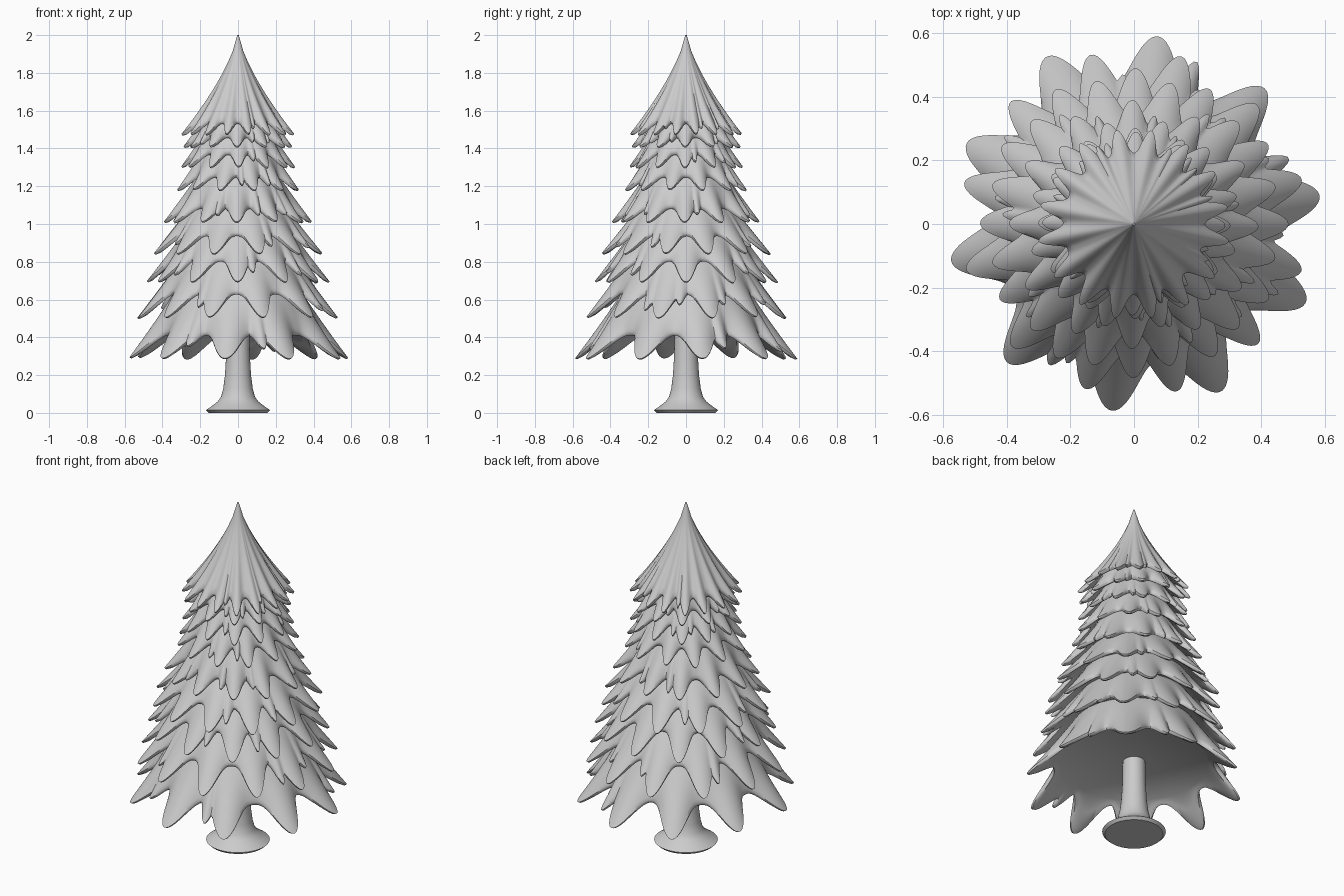
import bpy, bmesh, math, random

random.seed(4)
if "Cube" in bpy.data.objects:
    bpy.data.objects.remove(bpy.data.objects["Cube"])

grey = bpy.data.materials.new("pale grey")
grey.use_nodes = True
colour = (0.6, 0.6, 0.6, 1)
grey.diffuse_color = colour
grey.node_tree.nodes["Principled BSDF"].inputs["Base Color"].default_value = colour

SEGMENTS = 320
STEPS = 10


def ring_object(name, rings, segments):
    """Skin a stack of rings; each ring maps an angle to (radius, height)."""
    bm = bmesh.new()
    loops = []
    for ring in rings:
        loop = []
        for i in range(segments):
            a = math.tau * i / segments
            r, z = ring(a)
            loop.append(bm.verts.new((r * math.cos(a), r * math.sin(a), z)))
        loops.append(loop)
    for low, high in zip(loops, loops[1:]):
        for i in range(segments):
            j = (i + 1) % segments
            bm.faces.new((low[i], low[j], high[j], high[i]))
    bm.faces.new(loops[0])
    bm.faces.new(loops[-1])
    bmesh.ops.recalc_face_normals(bm, faces=bm.faces)
    mesh = bpy.data.meshes.new(name)
    bm.to_mesh(mesh)
    bm.free()
    obj = bpy.data.objects.new(name, mesh)
    bpy.context.collection.objects.link(obj)
    mesh.materials.append(grey)
    bpy.ops.object.select_all(action="DESELECT")
    obj.select_set(True)
    bpy.context.view_layer.objects.active = obj
    bpy.ops.object.shade_smooth_by_angle(angle=math.radians(45))


def make_teeth(count, first):
    """Branch tips as (angle, half width, length), with some small ones between."""
    gap = math.tau / count
    teeth = []
    for k in range(count):
        a = math.radians(first) + k * gap
        wobble = random.uniform(-0.05, 0.05) * gap
        teeth.append((a + wobble, gap * 0.56, random.uniform(0.92, 1.0)))
        if random.random() < 0.4:
            side = random.choice((0.36, 0.64))
            teeth.append((a + side * gap, gap * 0.26, random.uniform(0.45, 0.7)))
    return teeth


def tooth_at(a, teeth):
    best = 0
    for centre, width, length in teeth:
        d = abs((a - centre + math.pi) % math.tau - math.pi) / width
        if d < 1:
            best = max(best, length * (0.5 + 0.5 * math.cos(math.pi * d)) ** 1.9)
    return best


def branch_tier(name, top, notch, tip, bend, teeth):
    """Flared skirt with a toothed hem, a thick lip and a closed underside."""
    def hem(t):
        return (notch[0] + (tip[0] - notch[0]) * t,
                notch[1] + (tip[1] - notch[1]) * t)

    def upper(s):
        # The ridges fade out towards the top of the skirt
        def ring(a):
            r, z = hem(tooth_at(a, teeth) * s + 0.4 * (1 - s))
            return top[0] + (r - top[0]) * s, top[1] + (z - top[1]) * s ** bend
        return ring

    def under(mix, drop):
        def ring(a):
            r, z = hem(tooth_at(a, teeth))
            inner_r, inner_z = notch[0] - 0.04, notch[1] + 0.005
            return r + (inner_r - r) * mix, z + (inner_z - z) * mix - drop
        return ring

    rings = [upper(s / STEPS) for s in range(STEPS + 1)]
    rings += [under(0.05, 0.012), under(0.2, 0.02), under(0.6, 0.012), under(1, 0)]
    rings.append(lambda a: (0.03, notch[1] + 0.015))
    ring_object(name, rings, SEGMENTS)


# Branch tiers from the crown down: tip radius, tip height, notch height,
# tooth count, angle of the first tooth
tiers = [
    (0.305, 1.475, 1.55, 16, 11),
    (0.29, 1.41, 1.475, 12, 0),
    (0.305, 1.30, 1.385, 12, 0),
    (0.335, 1.18, 1.265, 12, 15),
    (0.395, 1.01, 1.10, 12, 0),
    (0.465, 0.84, 0.955, 12, 15),
    (0.49, 0.69, 0.82, 12, 0),
    (0.55, 0.50, 0.645, 12, 15),
    (0.595, 0.285, 0.43, 10, 10),
]
top, bend = (0.004, 2.0), 0.74
for index, (tip_r, tip_z, notch_z, count, first) in enumerate(tiers):
    notch_r = tip_r * 0.73
    name = "crown" if index == 0 else f"branch_tier_{index}"
    branch_tier(name, top, (notch_r, notch_z), (tip_r, tip_z), bend,
                make_teeth(count, first))
    top, bend = (notch_r * 0.8, notch_z + 0.02), 1.05

# Trunk with a flared foot
profile = [(0.155, 0), (0.17, 0.015), (0.14, 0.035), (0.108, 0.06), (0.09, 0.085),
           (0.078, 0.13), (0.069, 0.2), (0.063, 0.3), (0.06, 0.45)]
ring_object("trunk", [lambda a, p=p: p for p in profile], 48)
